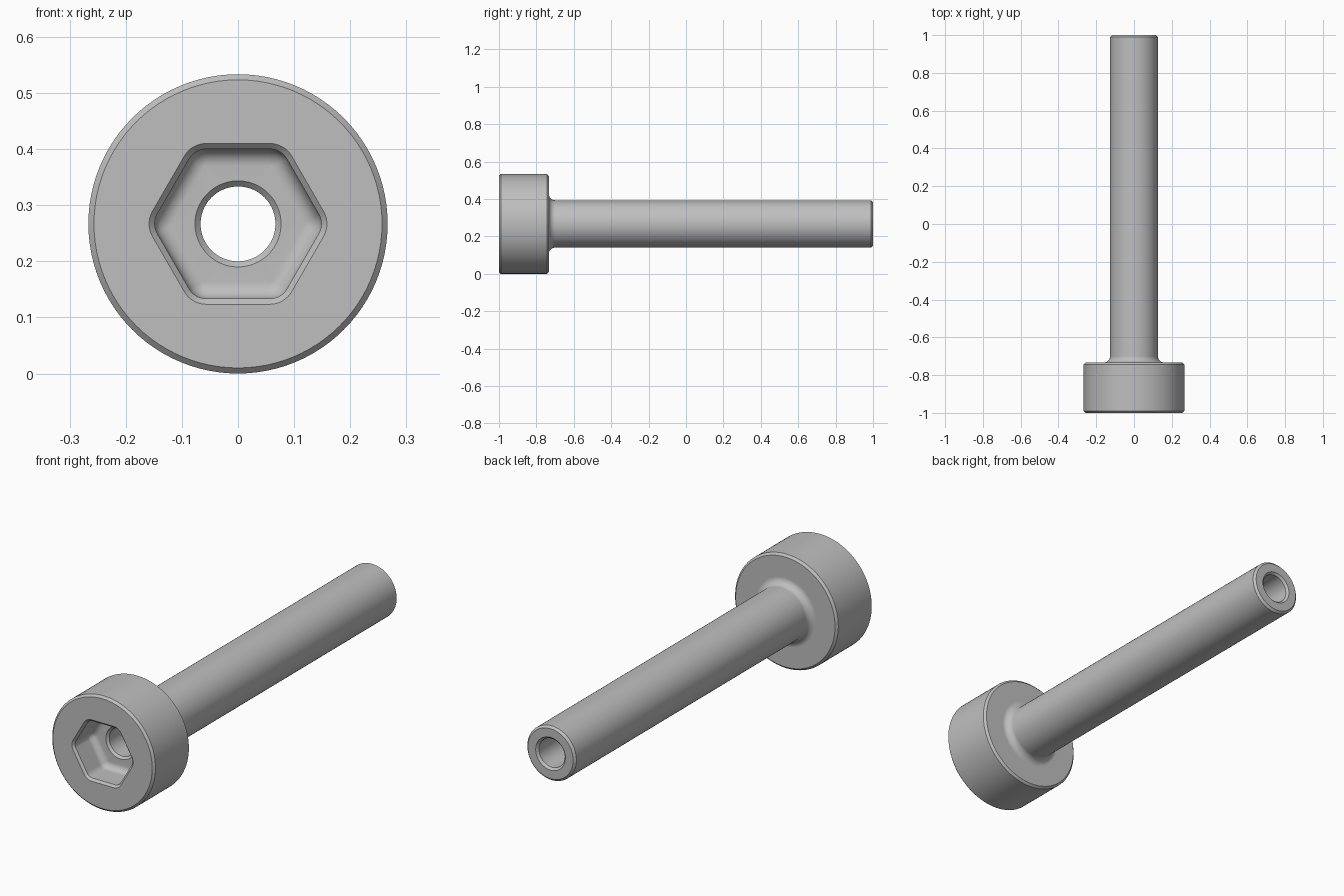
import bpy, bmesh
from math import cos, sin, pi, radians, sqrt

if "Cube" in bpy.data.objects:
    bpy.data.objects.remove(bpy.data.objects["Cube"])

CZ = 0.2667          # axis height = head radius
SEG = 16             # points per sixth of a turn


def circle(r):
    n = 6 * SEG
    return [(r * cos(2 * pi * (i - SEG // 2 // 2) / n),
             r * sin(2 * pi * (i - SEG // 2 // 2) / n)) for i in range(n)]


def hexagon(a, r):
    """Rounded hexagon, apothem a, corner radius r, corners on the x axis."""
    half = SEG // 2
    c = (a - r) * 2 / sqrt(3)
    arcs = []
    for k in range(6):
        m = radians(60 * k)
        arcs.append([(c * cos(m) + r * cos(m + radians(-30 + 60 * j / half)),
                      c * sin(m) + r * sin(m + radians(-30 + 60 * j / half)))
                     for j in range(half + 1)])
    pts = []
    for k in range(6):
        pts += arcs[k]
        (x0, y0), (x1, y1) = arcs[k][-1], arcs[(k + 1) % 6][0]
        for j in range(1, half):
            t = j / half
            pts.append((x0 + (x1 - x0) * t, y0 + (y1 - y0) * t))
    return pts


CH = 0.01            # chamfer
HEAD_BACK = -1 + 0.2667
FLOOR = -1 + 0.135   # socket floor
SHANK, BORE = 0.1267, 0.0667
FIL, SFIL = 0.033, 0.03

# Rings from the socket floor out over the head, along the shank and back through the bore
rings = [(FLOOR, circle(BORE + CH))]
for i in range(7):   # fillet at the socket floor
    t = pi / 2 * (1 - i / 6)
    inset = SFIL * (1 - cos(t))
    rings.append((FLOOR - SFIL + SFIL * sin(t), hexagon(0.1333 - inset, 0.035 - inset)))
rings += [(-1 + CH, hexagon(0.1333, 0.035)),
          (-1, hexagon(0.1333 + CH, 0.035 + CH)),
          (-1, circle(CZ - CH)),
          (-1 + CH, circle(CZ)),
          (HEAD_BACK - CH, circle(CZ)),
          (HEAD_BACK, circle(CZ - CH))]
for i in range(9):   # fillet under the head
    t = pi / 2 * i / 8
    rings.append((HEAD_BACK + FIL * (1 - cos(t)), circle(SHANK + FIL * (1 - sin(t)))))
rings += [(1 - CH, circle(SHANK)),
          (1, circle(SHANK - CH)),
          (1, circle(BORE + CH)),
          (1 - CH, circle(BORE)),
          (FLOOR + CH, circle(BORE))]

bm = bmesh.new()
loops = [[bm.verts.new((x, y, z + CZ)) for x, z in pts] for y, pts in rings]
n = 6 * SEG
for a, b in zip(loops, loops[1:] + loops[:1]):
    for i in range(n):
        j = (i + 1) % n
        bm.faces.new((a[i], a[j], b[j], b[i]))
bmesh.ops.recalc_face_normals(bm, faces=bm.faces)
mesh = bpy.data.meshes.new("hollow_socket_screw")
bm.to_mesh(mesh)
bm.free()

screw = bpy.data.objects.new("hollow_socket_screw", mesh)
bpy.context.collection.objects.link(screw)
steel = bpy.data.materials.new("grey steel")
steel.diffuse_color = (0.52, 0.52, 0.52, 1)
steel.use_nodes = True
steel.node_tree.nodes["Principled BSDF"].inputs["Base Color"].default_value = steel.diffuse_color
mesh.materials.append(steel)

# Smooth shading with crisp chamfers and flat end faces
bpy.context.view_layer.objects.active = screw
screw.select_set(True)
bpy.ops.object.shade_smooth_by_angle(angle=radians(30))
wn = screw.modifiers.new("flat_face_normals", 'WEIGHTED_NORMAL')
wn.keep_sharp = True
